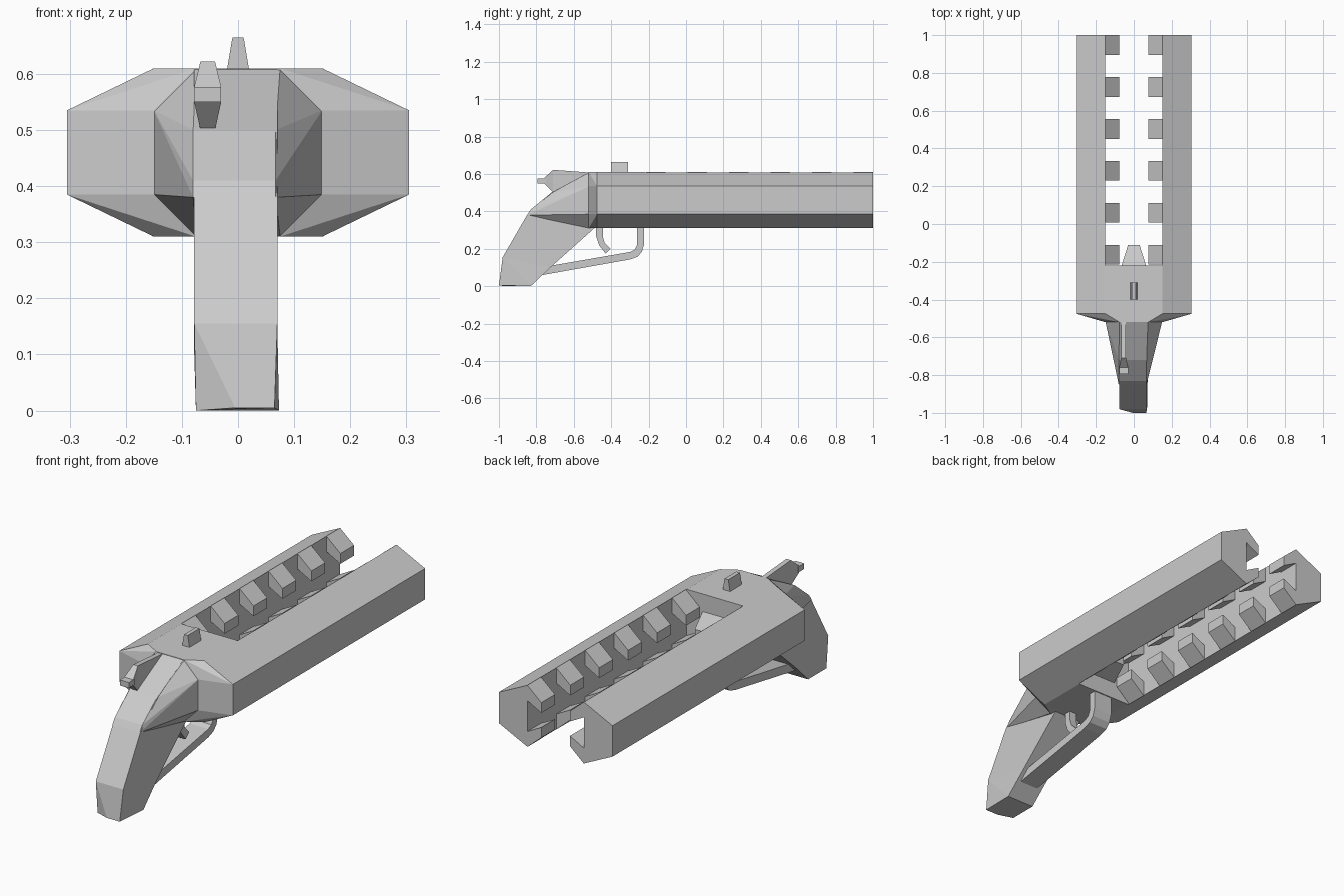
import bpy, bmesh

if "Cube" in bpy.data.objects:
    bpy.data.objects.remove(bpy.data.objects["Cube"])


def make_object(name, bm):
    bmesh.ops.recalc_face_normals(bm, faces=bm.faces[:])
    mesh = bpy.data.meshes.new(name)
    bm.to_mesh(mesh)
    bm.free()
    obj = bpy.data.objects.new(name, mesh)
    bpy.context.collection.objects.link(obj)
    return obj


def hull(name, points):
    bm = bmesh.new()
    for p in points:
        bm.verts.new(p)
    out = bmesh.ops.convex_hull(bm, input=bm.verts[:])
    unused = {g for g in out["geom_interior"] + out["geom_unused"]
              if isinstance(g, bmesh.types.BMVert)}
    bmesh.ops.delete(bm, geom=list(unused), context='VERTS')
    bmesh.ops.dissolve_limit(bm, angle_limit=0.01, verts=bm.verts[:], edges=bm.edges[:])
    return make_object(name, bm)


def plate(name, profile, x0, x1):
    """Extrude a (y, z) side profile across x."""
    bm = bmesh.new()
    face = bm.faces.new([bm.verts.new((x0, y, z)) for y, z in profile])
    out = bmesh.ops.extrude_face_region(bm, geom=[face])
    moved = [v for v in out["geom"] if isinstance(v, bmesh.types.BMVert)]
    bmesh.ops.translate(bm, verts=moved, vec=(x1 - x0, 0, 0))
    return make_object(name, bm)


def octagon(y, wide, narrow):
    return [(sx * x, y, 0.46 + sz * z) for sx in (-1, 1) for sz in (-1, 1)
            for x, z in ((wide, 0.075), (narrow, 0.15))]


# Forked body with an open slot between the two rails
body = hull("body", octagon(1, 0.305, 0.15) + octagon(-0.475, 0.305, 0.15)
            + octagon(-0.52, 0.15, 0.075))
cutter = hull("slot_cutter", [(x, y, z) for x in (-0.152, 0.152)
                              for y in (-0.22, 1.1) for z in (0.2, 0.8)])
cutter.hide_render = True
cutter.hide_set(True)
slot = body.modifiers.new("slot", 'BOOLEAN')
slot.operation = 'DIFFERENCE'
slot.solver = 'EXACT'
slot.object = cutter

# Sloping teeth along the top and bottom of both rails
tooth = [(0.152, 0.15), (0.077, 0.085), (0.077, 0.035), (0.152, 0.075)]
for i in range(6):
    y0 = -0.215 + i * 0.222
    for sx, side in ((-1, "left"), (1, "right")):
        for sz, level in ((-1, "lower"), (1, "upper")):
            hull(f"{side}_{level}_tooth_{i + 1}",
                 [(sx * x, y, 0.46 + sz * z) for y in (y0, y0 + 0.105) for x, z in tooth])

# Tapered nozzle at the base of the slot
hull("nozzle", [(sx * r, y, 0.46 + sz * r) for y, r in ((-0.22, 0.065), (-0.11, 0.03))
                for sx in (-1, 1) for sz in (-1, 1)])

# Grip: flared neck, slab handle and a butt with one corner cut away
hull("grip_neck", octagon(-0.515, 0.15, 0.075)
     + [(x, y, z) for x in (-0.08, 0.067)
        for y, z in ((-0.72, 0.50), (-0.85, 0.38), (-0.83, 0.41))])
plate("grip_handle", [(-0.52, 0.608), (-0.72, 0.50), (-0.85, 0.38), (-0.98, 0.155),
                      (-0.725, 0.1), (-0.49, 0.31)], -0.078, 0.07)
hull("grip_butt", [(-0.078, -0.98, 0.155), (0.07, -0.98, 0.155),
                   (-0.005, -1, 0.005), (0.065, -1, 0.005),
                   (-0.075, -0.97, 0), (-0.075, -0.83, 0), (0.073, -0.83, 0),
                   (-0.078, -0.725, 0.1), (0.07, -0.725, 0.1)])

# Hammer: thin arm, broad head and thumb spur
plate("hammer_arm", [(-0.52, 0.608), (-0.71, 0.622), (-0.73, 0.60), (-0.73, 0.52),
                     (-0.71, 0.50), (-0.52, 0.50)], -0.066, -0.042)
hull("hammer_head", [(-0.054 + s * w, y, z) for s in (-1, 1)
                     for w, y, z in ((0.013, -0.71, 0.622), (0.024, -0.76, 0.577),
                                     (0.024, -0.76, 0.55), (0.013, -0.71, 0.50))])
hull("hammer_spur", [(-0.054 + s * 0.024, y, z) for s in (-1, 1)
                     for y, z in ((-0.75, 0.577), (-0.795, 0.577),
                                  (-0.795, 0.55), (-0.75, 0.55))])

# Sight block on top
hull("sight", [(s * w, y, z) for s in (-1, 1) for y in (-0.4, -0.31)
               for w, z in ((0.021, 0.60), (0.01, 0.665))])

# Trigger and its guard
plate("trigger", [(-0.48, 0.32), (-0.48, 0.265), (-0.465, 0.22), (-0.43, 0.175),
                  (-0.403, 0.20), (-0.435, 0.232), (-0.445, 0.265), (-0.445, 0.32)],
      -0.02, 0.02)
plate("trigger_guard", [(-0.225, 0.32), (-0.225, 0.22), (-0.237, 0.182), (-0.26, 0.157),
                        (-0.30, 0.143), (-0.79, 0.056), (-0.79, 0.098), (-0.30, 0.183),
                        (-0.275, 0.195), (-0.262, 0.22), (-0.262, 0.32)], -0.05, 0.05)
